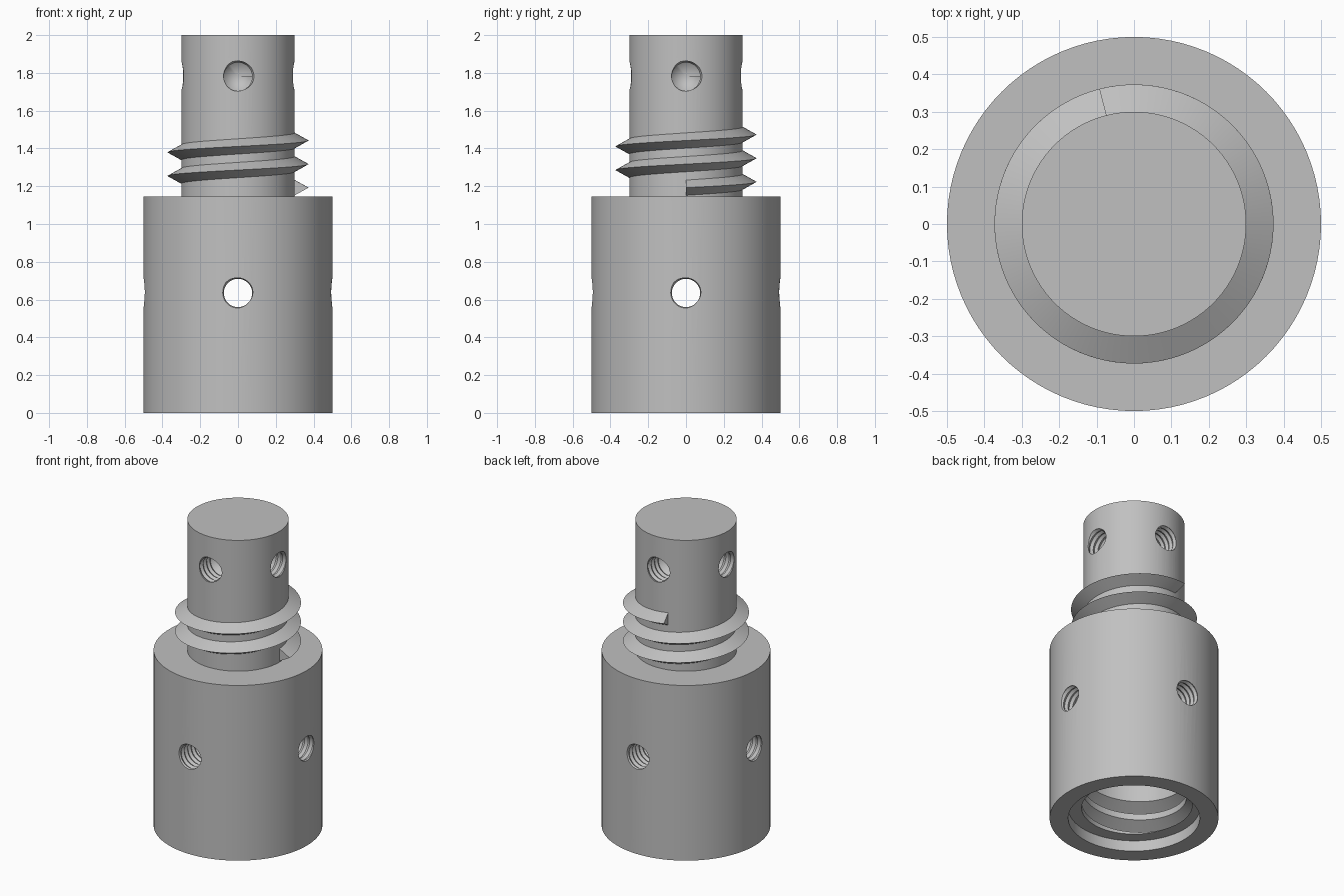
import bpy
import bmesh
from math import cos, sin, pi, tau, radians
from mathutils import Matrix

cube = bpy.data.objects.get("Cube")
if cube:
    bpy.data.objects.remove(cube)

SEG = 96
JOINT = 1.145        # height of the shoulder between sleeve and neck
PITCH = 0.125        # rise of the large thread per turn
TURNS = 2.29         # length of the large thread
HOLE_R, HOLE_PITCH = 0.075, 0.035

steel = bpy.data.materials.new("grey metal")
steel.use_nodes = True
colour = (0.53, 0.53, 0.53, 1)
steel.diffuse_color = colour
steel.node_tree.nodes["Principled BSDF"].inputs["Base Color"].default_value = colour


def finish(name, bm):
    """Turn a bmesh into a linked object with consistent normals."""
    bmesh.ops.recalc_face_normals(bm, faces=bm.faces)
    mesh = bpy.data.meshes.new(name)
    bm.to_mesh(mesh)
    bm.free()
    mesh.materials.append(steel)
    obj = bpy.data.objects.new(name, mesh)
    bpy.context.collection.objects.link(obj)
    return obj


def lathe(name, profile):
    """Spin a profile that starts and ends on the z axis."""
    bm = bmesh.new()
    verts = [bm.verts.new((r, 0, z)) for r, z in profile]
    edges = [bm.edges.new(pair) for pair in zip(verts, verts[1:])]
    bmesh.ops.spin(bm, geom=verts + edges, axis=(0, 0, 1), cent=(0, 0, 0),
                   angle=tau, steps=SEG, use_merge=True)
    bmesh.ops.remove_doubles(bm, verts=bm.verts, dist=1e-5)
    return finish(name, bm)


def helix_ridge(name, root, crest, z0, half):
    """Sweep a triangular section along a rising helix, closed at both ends."""
    bm = bmesh.new()
    steps = round(SEG * TURNS)
    rings = []
    for i in range(steps + 1):
        turn = TURNS * i / steps
        a, z = tau * turn, z0 + PITCH * turn
        rings.append([bm.verts.new((r * cos(a), r * sin(a), z + dz))
                      for r, dz in ((root, -half), (crest, 0), (root, half))])
    for p, q in zip(rings, rings[1:]):
        for k in range(3):
            m = (k + 1) % 3
            bm.faces.new((p[k], p[m], q[m], q[k]))
    bm.faces.new(rings[0])
    bm.faces.new(rings[-1])
    return finish(name, bm)


def tap_cutter(name, start, end, tip, z, angle):
    """Threaded rod along +x with a conical inner tip, turned about z."""
    bm = bmesh.new()
    n = 32
    rows = 2 * round((end - start) / HOLE_PITCH)
    grid = []
    for j in range(n):
        a = tau * j / n
        column = []
        for i in range(rows + 3):
            r = HOLE_R + (0.01 if i % 2 else 0)
            x = start + HOLE_PITCH * (i / 2 + j / n)
            column.append(bm.verts.new((x, r * cos(a), r * sin(a))))
        grid.append(column)
    # The last column meets the first one a full pitch further along
    grid[-1:] = [grid[-1]]
    columns = [c[:rows + 1] for c in grid] + [grid[0][2:]]
    for c, d in zip(columns, columns[1:]):
        for i in range(rows):
            bm.faces.new((c[i], d[i], d[i + 1], c[i + 1]))
    inner = [c[0] for c in columns] + [grid[0][1]]
    outer = [c[-1] for c in columns] + [grid[0][rows + 1]]
    for loop, x in ((inner, tip), (outer, end + 0.1)):
        apex = bm.verts.new((x, 0, 0))
        for p, q in zip(loop, loop[1:] + loop[:1]):
            bm.faces.new((p, q, apex))
    bmesh.ops.transform(bm, verts=bm.verts,
                        matrix=Matrix.Translation((0, 0, z)) @ Matrix.Rotation(angle, 4, "Z"))
    return finish(name, bm)


def cut(target, cutter):
    """Subtract the cutter, apply the result and discard the cutter."""
    cutter.hide_render = True
    mod = target.modifiers.new("cut", "BOOLEAN")
    mod.operation = "DIFFERENCE"
    mod.solver = "EXACT"
    mod.object = cutter
    bpy.context.view_layer.objects.active = target
    bpy.ops.object.modifier_apply(modifier=mod.name)
    bpy.data.objects.remove(cutter)


# Sleeve with its socket, and the solid neck above it
coupling = lathe("coupling_body", [
    (0, 0.86), (0.31, 0.86), (0.31, 0.07), (0.39, 0.07), (0.39, 0),
    (0.5, 0), (0.5, JOINT), (0.3, JOINT), (0.3, 2), (0, 2)])

# Matching internal thread in the socket
cut(coupling, helix_ridge("socket_groove", 0.295, 0.39, 0.046, 0.05))

# Four tapped holes through the sleeve and four blind ones in the neck
for k in range(4):
    cut(coupling, tap_cutter("sleeve_tap", 0.22, 0.54, 0.2, 0.635, k * pi / 2))
    cut(coupling, tap_cutter("neck_tap", 0.13, 0.34, 0.09, 1.78, k * pi / 2))

# External thread round the neck
thread = helix_ridge("neck_thread", 0.29, 0.373, 1.192, 0.046)

for obj in (coupling, thread):
    bpy.ops.object.select_all(action="DESELECT")
    obj.select_set(True)
    bpy.context.view_layer.objects.active = obj
    bpy.ops.object.shade_smooth_by_angle(angle=radians(25))
